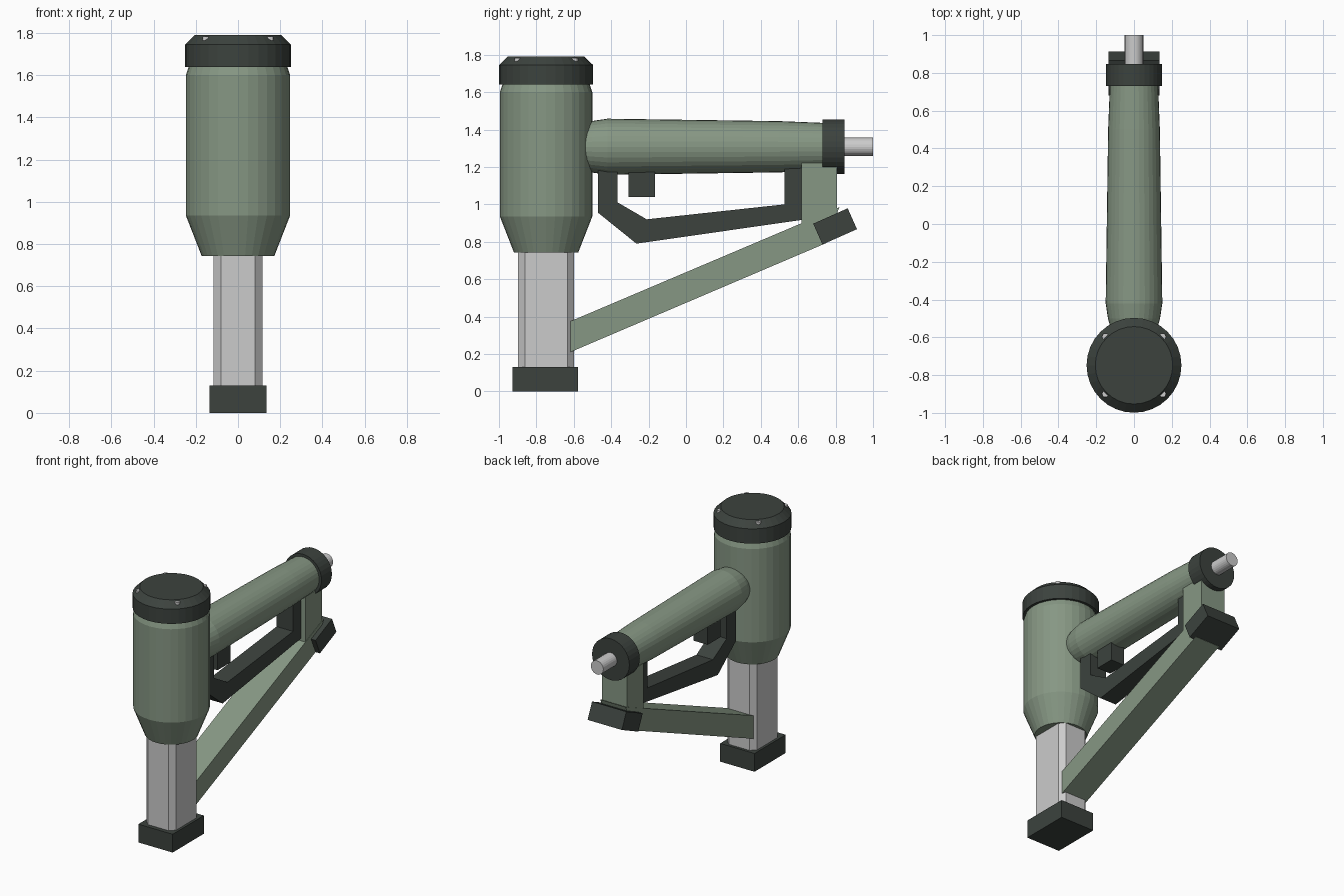
import bpy, bmesh, math
from mathutils import Matrix, Vector

if "Cube" in bpy.data.objects:
    bpy.data.objects.remove(bpy.data.objects["Cube"])


def make_material(name, color):
    m = bpy.data.materials.new(name)
    m.diffuse_color = (*color, 1)
    m.use_nodes = True
    m.node_tree.nodes["Principled BSDF"].inputs["Base Color"].default_value = m.diffuse_color
    return m


GREEN = make_material("sage_paint", (0.24, 0.31, 0.23))
DARK = make_material("dark_rubber", (0.045, 0.055, 0.048))


def finish(name, bm, mat=None):
    bmesh.ops.recalc_face_normals(bm, faces=bm.faces[:])
    me = bpy.data.meshes.new(name)
    bm.to_mesh(me)
    bm.free()
    ob = bpy.data.objects.new(name, me)
    bpy.context.collection.objects.link(ob)
    if mat:
        me.materials.append(mat)
    return ob


def box(name, center, size, mat=None, tilt=0):
    """Box, optionally tilted about x."""
    bm = bmesh.new()
    m = (Matrix.Translation(center) @ Matrix.Rotation(tilt, 4, 'X')
         @ Matrix.Diagonal((*size, 1)))
    bmesh.ops.create_cube(bm, size=1, matrix=m)
    return finish(name, bm, mat)


def turned(name, origin, profile, mat=None, along_y=False, sides=32):
    """Capped solid of revolution from (height, radius) pairs."""
    bm = bmesh.new()
    rot = Matrix.Rotation(-math.pi / 2, 3, 'X') if along_y else Matrix.Identity(3)
    rings = []
    for h, r in profile:
        angles = [2 * math.pi * i / sides for i in range(sides)]
        rings.append([bm.verts.new(Vector(origin) + rot @ Vector(
            (r * math.cos(a), r * math.sin(a), h))) for a in angles])
    for a, b in zip(rings, rings[1:]):
        for i in range(sides):
            j = (i + 1) % sides
            bm.faces.new((a[i], a[j], b[j], b[i]))
    bm.faces.new(rings[0])
    bm.faces.new(rings[-1])
    return finish(name, bm, mat)


def extruded(name, points, direction, mat=None):
    """Closed outline of 3D points extruded along a vector."""
    bm = bmesh.new()
    face = bm.faces.new([bm.verts.new(p) for p in points])
    out = bmesh.ops.extrude_face_region(bm, geom=[face])
    verts = [g for g in out["geom"] if isinstance(g, bmesh.types.BMVert)]
    bmesh.ops.translate(bm, verts=verts, vec=direction)
    return finish(name, bm, mat)


def side_plate(name, yz, half_width, mat):
    return extruded(name, [(-half_width, y, z) for y, z in yz],
                    (2 * half_width, 0, 0), mat)


CY = -0.748   # upright axis
ARM_Z = 1.308  # horizontal tube axis

# Foot and chamfered post
box("foot", (0, -0.753, 0.065), (0.27, 0.35, 0.13), DARK)
hx, hy, c = 0.117, 0.15, 0.036
quarter = [(hx, -hy + c), (hx, hy - c), (hx - c, hy), (-hx + c, hy),
           (-hx, hy - c), (-hx, -hy + c), (-hx + c, -hy), (hx - c, -hy)]
extruded("post", [(x, CY + y, 0.12) for x, y in quarter], (0, 0, 0.66))

# Upright barrel, its cap and cap screws
turned("barrel", (0, CY, 0), [(0.743, 0.172), (0.935, 0.247), (1.60, 0.247),
                              (1.65, 0.23)], GREEN)
turned("barrel_cap", (0, CY, 0), [(1.64, 0.251), (1.745, 0.251),
                                  (1.79, 0.205)], DARK)
for i in range(4):
    a = math.pi / 4 + i * math.pi / 2
    turned(f"cap_screw_{i + 1}",
           (0.214 * math.cos(a), CY + 0.214 * math.sin(a), 0),
           [(1.75, 0.018), (1.783, 0.018)], sides=12)

# Horizontal tube with end collar and rod
turned("arm_tube", (0, 0, ARM_Z), [(-0.62, 0.105), (-0.5, 0.138), (-0.42, 0.15),
                                  (0.5, 0.137), (0.75, 0.127)], GREEN, True)
turned("arm_collar", (0, 0, ARM_Z), [(0.73, 0.147), (0.847, 0.147)], DARK, True)
turned("arm_rod", (0, 0, ARM_Z), [(0.82, 0.049), (1.0, 0.049)], None, True, 24)

# Bent handle and trigger block below the tube
side_plate("handle", [(-0.47, 1.2), (-0.47, 0.955), (-0.265, 0.79),
                      (0.62, 0.917), (0.62, 1.2), (0.527, 1.2), (0.527, 1.0),
                      (-0.21, 0.92), (-0.365, 1.01), (-0.365, 1.2)], 0.065, DARK)
box("trigger", (0, -0.237, 1.11), (0.11, 0.143, 0.14), DARK)

# Vertical stub, diagonal brace and brace end clamp
side_plate("stub", [(0.617, 0.86), (0.617, 1.22), (0.806, 1.22),
                    (0.806, 0.93)], 0.098, GREEN)
side_plate("brace", [(-0.63, 0.205), (0.75, 0.793), (0.82, 0.985),
                     (-0.63, 0.37)], 0.1, GREEN)
box("brace_clamp", (0, 0.797, 0.882), (0.27, 0.202, 0.122), DARK,
    math.radians(24))
